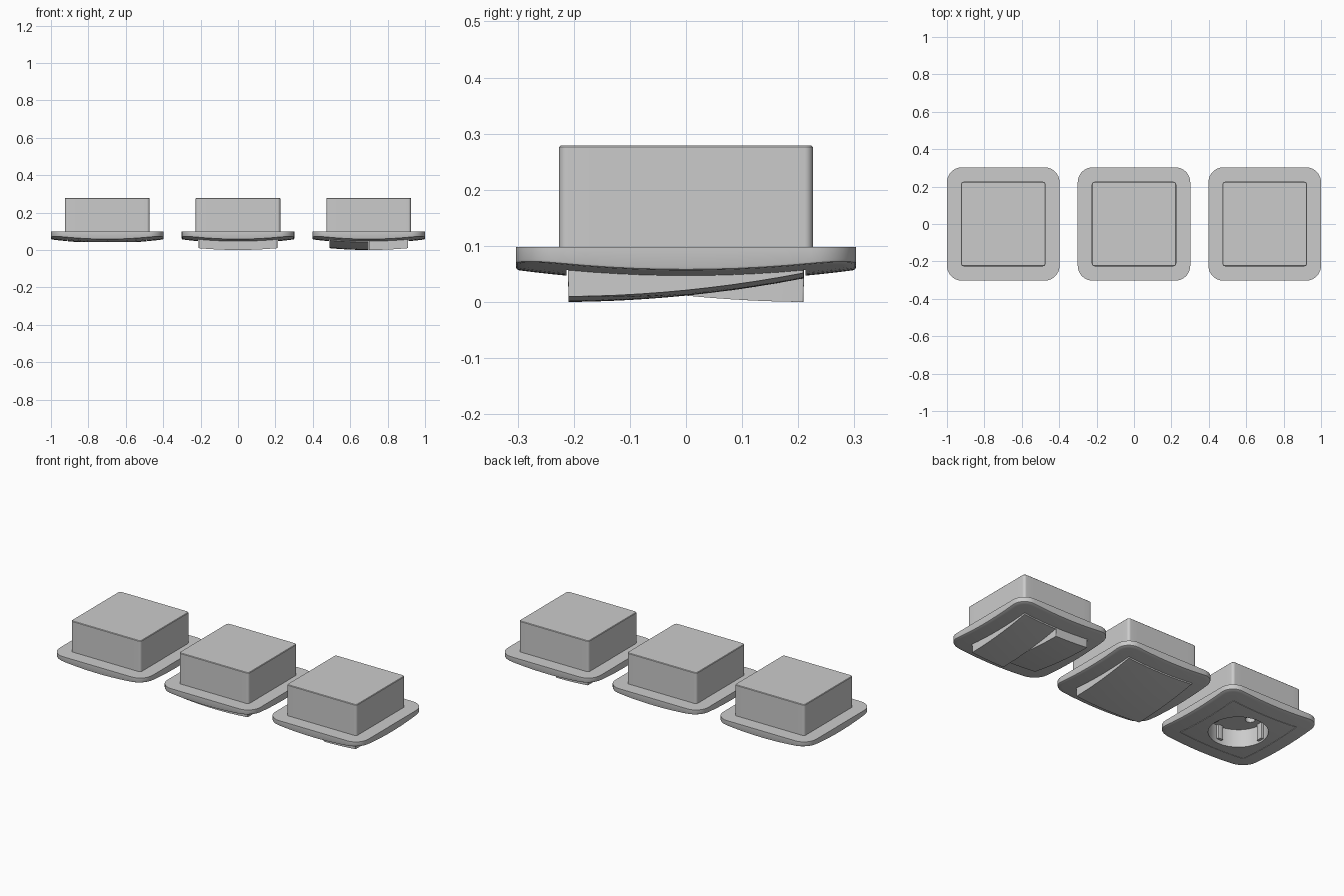
import bpy, bmesh, math

if "Cube" in bpy.data.objects:
    bpy.data.objects.remove(bpy.data.objects["Cube"])

HX, HY = 0.301, 0.303      # frame half sizes
TOP = 0.098                # mounting plane
CURVE = 0.22               # bulge of all faceplates


def outline(hx, hy, r, arc=8, seg=10):
    """Rounded rectangle with subdivided sides, always the same point count."""
    corners = []
    for k, (sx, sy) in enumerate(((1, 1), (-1, 1), (-1, -1), (1, -1))):
        corners.append([(sx * (hx - r) + r * math.cos(math.pi / 2 * (k + i / arc)),
                         sy * (hy - r) + r * math.sin(math.pi / 2 * (k + i / arc)))
                        for i in range(arc + 1)])
    pts = []
    for k in range(4):
        pts += corners[k]
        a, b = corners[k][-1], corners[(k + 1) % 4][0]
        pts += [(a[0] + (b[0] - a[0]) * i / seg, a[1] + (b[1] - a[1]) * i / seg)
                for i in range(1, seg)]
    return pts


def mix(a, b, t):
    return [(p[0] + (q[0] - p[0]) * t, p[1] + (q[1] - p[1]) * t) for p, q in zip(a, b)]


def lift(pts, z):
    """Give a 2D ring its height: a number or a function of x, y."""
    return [(x, y, z(x, y) if callable(z) else z) for x, y in pts]


def loft(name, rings, at, cap_first=True, cap_last=True, closed=False):
    bm = bmesh.new()
    vr = [[bm.verts.new(p) for p in ring] for ring in rings]
    n = len(vr[0])
    pairs = list(zip(vr, vr[1:])) + ([(vr[-1], vr[0])] if closed else [])
    for a, b in pairs:
        for i in range(n):
            j = (i + 1) % n
            bm.faces.new((a[i], a[j], b[j], b[i]))
    if cap_first and not closed:
        bm.faces.new(vr[0])
    if cap_last and not closed:
        bm.faces.new(vr[-1])
    bmesh.ops.recalc_face_normals(bm, faces=bm.faces)
    me = bpy.data.meshes.new(name)
    bm.to_mesh(me)
    bm.free()
    ob = bpy.data.objects.new(name, me)
    bpy.context.collection.objects.link(ob)
    ob.location = (at[0], at[1], 0)
    bpy.ops.object.select_all(action='DESELECT')
    ob.select_set(True)
    bpy.context.view_layer.objects.active = ob
    bpy.ops.object.shade_smooth_by_angle(angle=math.radians(30))
    return ob


def dome(x, y):
    return 0.037 + CURVE * (x * x + y * y)


def frame(name, cx):
    # curved surround with a square opening
    outer, inset = outline(HX, HY, 0.08), outline(HX - 0.005, HY - 0.005, 0.075)
    opening = outline(0.213, 0.213, 0.004)
    rings = [lift(opening, TOP), lift(outer, TOP),
             lift(outer, lambda x, y: dome(x, y) + 0.005),
             lift(mix(outer, inset, 0.3), lambda x, y: dome(x, y) + 0.0015)]
    rings += [lift(mix(inset, opening, t / 5), dome) for t in range(6)]
    loft(name + "_frame", rings, (cx, 0), closed=True)
    # back box, open where it meets the frame
    side, edge = outline(0.226, 0.226, 0.015), outline(0.223, 0.223, 0.012)
    loft(name + "_back_box", [lift(side, TOP - 0.001), lift(side, 0.276), lift(edge, 0.279)],
         (cx, 0), cap_first=False)


def rocker(name, cx, x0, x1, tilt):
    """Tilted, bulging key between x0 and x1, measured from the unit centre."""
    mid, hx = (x0 + x1) / 2, (x1 - x0) / 2

    def face(x, y):
        return 0.0114 + CURVE * ((x + mid) ** 2 + y * y) + tilt * y
    base, lip = outline(hx, 0.212, 0.003), outline(hx - 0.001, 0.209, 0.003)
    rings = [lift(base, TOP), lift(lip, face)]
    rings += [lift([(x * s, y * s) for x, y in lip], face)
              for s in (0.88, 0.75, 0.6, 0.45, 0.3, 0.15, 0.03)]
    loft(name, rings, (cx + mid, 0))


for name, cx in (("socket", -0.699), ("single_switch", 0), ("double_switch", 0.699)):
    frame(name, cx)

# switch keys
rocker("single_rocker", 0, -0.211, 0.211, 0.1)
rocker("double_rocker_left", 0.699, -0.211, -0.0005, -0.1)
rocker("double_rocker_right", 0.699, 0.0005, 0.211, 0.1)

# socket insert with round recess
SX, R, FLOOR = -0.699, 0.155, 0.145
square = outline(0.2105, 0.2105, 0.004)
circle = [(R * x / math.hypot(x, y), R * y / math.hypot(x, y)) for x, y in square]
rings = [lift(square, 0.25)]
rings += [lift(mix(square, circle, t / 4), dome) for t in range(5)]
rings += [lift(circle, FLOOR)]
insert = loft("socket_insert", rings, (SX, 0))

# pin holes
for s in (-1, 1):
    bpy.ops.mesh.primitive_cylinder_add(vertices=32, radius=0.026, depth=0.1,
                                        location=(SX + s * 0.08, 0, 0.18))
    cutter = bpy.context.object
    cutter.name = "pin_hole_cutter"
    mod = insert.modifiers.new("pin_hole", 'BOOLEAN')
    mod.operation, mod.object, mod.solver = 'DIFFERENCE', cutter, 'EXACT'
    cutter.hide_render = True
    cutter.hide_set(True)

# guide ribs and earth clips around the recess wall
for s in (-1, 1):
    for name, x, y, hx, hy, z in (("guide_rib", s * 0.149, 0, 0.01, 0.018, 0.052),
                                  ("earth_clip", 0, s * 0.148, 0.016, 0.008, 0.065)):
        shape = outline(hx, hy, 0.002, 2, 2)
        loft(name, [lift(shape, z), lift(shape, FLOOR + 0.002)], (SX + x, y))
